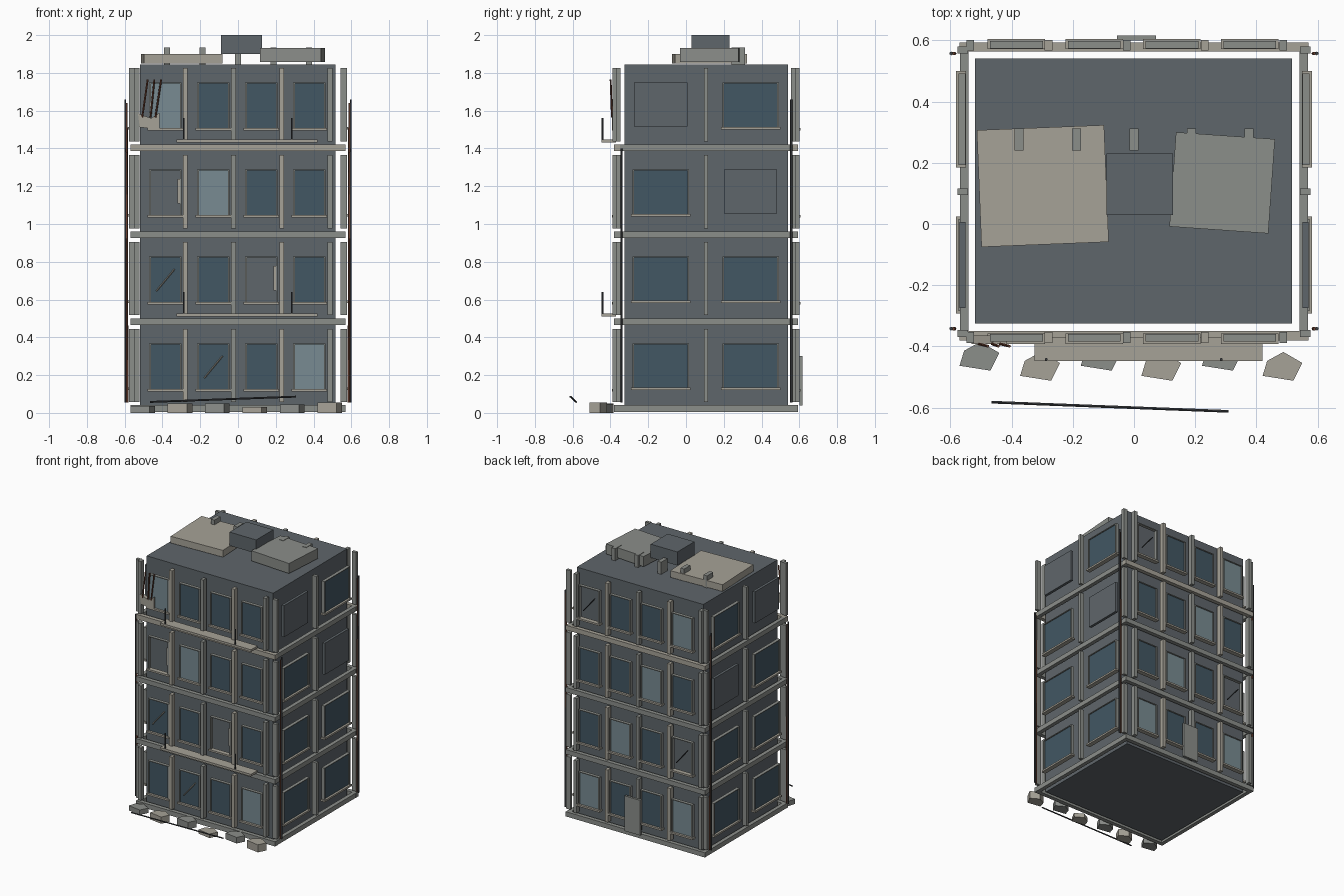
import bpy, bmesh, math
from mathutils import Vector, Matrix

if "Cube" in bpy.data.objects:
    bpy.data.objects.remove(bpy.data.objects["Cube"])


def mat(name, hexcol):
    m = bpy.data.materials.new(name)
    c = [int(hexcol[i:i + 2], 16) / 255 for i in (0, 2, 4)]
    c = [((v + 0.055) / 1.055) ** 2.4 if v > 0.04045 else v / 12.92 for v in c]
    m.diffuse_color = (*c, 1)
    m.use_nodes = True
    m.node_tree.nodes["Principled BSDF"].inputs["Base Color"].default_value = m.diffuse_color
    return m


WALL = mat("dark_wall", "5f666b")
CONC = mat("concrete", "8b8e8a")
TAN = mat("pale_concrete", "a6a297")
GLASS = mat("dark_glass", "42576380"[:6])
LIGHT = mat("pale_glass", "788b92")
METAL = mat("dark_metal", "3b3e41")
RUST = mat("rust", "6b4030")


def finish(name, bm, m):
    bmesh.ops.recalc_face_normals(bm, faces=bm.faces)
    me = bpy.data.meshes.new(name)
    bm.to_mesh(me)
    bm.free()
    me.materials.append(m)
    ob = bpy.data.objects.new(name, me)
    bpy.context.collection.objects.link(ob)
    return ob


def box(name, x, y, z, m, rot=0):
    bm = bmesh.new()
    c = Vector(((x[0] + x[1]) / 2, (y[0] + y[1]) / 2, (z[0] + z[1]) / 2))
    s = (abs(x[1] - x[0]), abs(y[1] - y[0]), abs(z[1] - z[0]), 1)
    M = Matrix.Translation(c) @ Matrix.Rotation(math.radians(rot), 4, 'Z') @ Matrix.Diagonal(s)
    bmesh.ops.create_cube(bm, size=1, matrix=M)
    return finish(name, bm, m)


def rod(name, a, b, r, m, sides=6):
    a, b = Vector(a), Vector(b)
    bm = bmesh.new()
    M = Matrix.Translation((a + b) / 2) @ (b - a).to_track_quat('Z', 'Y').to_matrix().to_4x4()
    bmesh.ops.create_cone(bm, cap_ends=True, segments=sides, radius1=r, radius2=r,
                          depth=(b - a).length, matrix=M)
    return finish(name, bm, m)


def prism(name, pts, offset, m):
    bm = bmesh.new()
    f = bm.faces.new([bm.verts.new(p) for p in pts])
    r = bmesh.ops.extrude_face_region(bm, geom=[f])
    bmesh.ops.translate(bm, vec=offset, verts=[v for v in r["geom"] if isinstance(v, bmesh.types.BMVert)])
    return finish(name, bm, m)


def point(face, u, d, z):
    # u runs along the facade, d outward from it
    return {"front": (u, -0.35 - d, z), "back": (u, 0.563 + d, z),
            "right": (0.54 + d, u, z), "left": (-0.54 - d, u, z)}[face]


def fbox(name, face, u, d, z, m):
    a, b = point(face, u[0], d[0], z[0]), point(face, u[1], d[1], z[1])
    return box(face + "_" + name, (a[0], b[0]), (a[1], b[1]), (a[2], b[2]), m)


def window(face, u, w, z0, z1, kind):
    a, b, t = u - w / 2, u + w / 2, 0.009
    if kind == "panel":
        fbox("blocked_window", face, (a + t, b - t), (0.01, 0.03), (z0 + 0.01, z1), WALL)
        return
    fbox("jamb", face, (a, a + t), (0.01, 0.034), (z0, z1), CONC)
    fbox("jamb", face, (b - t, b), (0.01, 0.034), (z0, z1), CONC)
    fbox("lintel", face, (a, b), (0.01, 0.034), (z1 - t * 0.6, z1), CONC)
    fbox("sill", face, (a - 0.008, b + 0.008), (0.008, 0.042), (z0 - 0.004, z0 + t), TAN)
    if kind in "gcl":
        fbox("glass", face, (a + t, b - t), (0.014, 0.026), (z0 + t, z1 - t * 0.6),
             LIGHT if kind == "l" else GLASS)
    if kind == "e":
        fbox("broken_frame", face, (b - 0.022, b - 0.01), (0.012, 0.03), (z0 + 0.07, z1 - 0.05), TAN)
    if kind in "cx":
        zc = (z0 + z1) / 2
        s = 0.048 if kind == "c" else -0.048
        rod(face + "_crack", point(face, u - s, 0.03, zc - 0.058), point(face, u + s, 0.03, zc + 0.058),
            0.004, TAN if kind == "c" else METAL, 4)


# main block
box("main_walls", (-0.52, 0.516), (-0.325, 0.54), (0.004, 1.845), WALL)

# facade kinds, bottom floor first: g glass, c cracked, l pale, e empty, x empty with bar
FRONT = ["gcgl", "cgeg", "elgg", "lggg"]
BACK = ["lggl", "xglg", "glgg", "lggx"]
for k in range(4):
    h = 0.46 * k
    pil = (0.057 + h, 0.445 + h)
    band = (0.006 + h, 0.041 + h)
    bm_ = TAN if k == 3 else CONC
    for face, kinds in (("front", FRONT), ("back", BACK)):
        fbox("floor_band", face, (-0.57, 0.57), (0, 0.03), band, bm_)
        for i in range(5):
            u = -0.535 + 0.2555 * i
            fbox("pilaster", face, (u - 0.0125, u + 0.0125), (0.003, 0.038), pil, TAN if i % 2 else CONC)
        for i, kind in enumerate(kinds[k]):
            window(face, -0.384 + 0.254 * i, 0.172, 0.118 + h, 0.368 + h, kind)
    for face in ("left", "right"):
        fbox("floor_band", face, (-0.378, 0.588), (0, 0.029), band, CONC)
        for u in (-0.358, 0.105, 0.568):
            fbox("pilaster", face, (u - 0.011, u + 0.011), (0.002, 0.037), pil, CONC)
        window(face, -0.134, 0.3, 0.125 + h, 0.368 + h, "panel" if k == 3 else "g")
        window(face, 0.342, 0.3, 0.125 + h, 0.368 + h, "panel" if k == 2 else "g")

# back door
box("back_door", (-0.055, 0.072), (0.6, 0.616), (0.04, 0.30), CONC)

# roof slabs, tank and stub posts
box("roof_slab_left", (-0.506, -0.09), (-0.067, 0.315), (1.85, 1.9), TAN, 2.3)
box("roof_slab_right", (0.126, 0.45), (-0.02, 0.289), (1.857, 1.932), CONC, -4)
box("roof_tank", (-0.09, 0.128), (0.03, 0.23), (1.9, 2.0), WALL)
for i in range(5):
    x = -0.376 + 0.188 * i
    box("roof_stub", (x - 0.015, x + 0.015), (0.24, 0.312), (1.845, 1.935), CONC)

# front balcony ledges with posts
for z in (0.51, 1.432):
    box("balcony_ledge", (-0.325, 0.42), (-0.448, -0.37), (z, z + 0.016), TAN)
    for x in (-0.287, 0.285):
        rod("balcony_post", (x, -0.442, z + 0.01), (x, -0.442, z + 0.13), 0.005, METAL)

# broken corner chunk with exposed bars
chunk = [(-0.53, 1.585), (-0.46, 1.56), (-0.415, 1.59), (-0.415, 1.5), (-0.52, 1.512)]
prism("broken_chunk", [(x, -0.365, z) for x, z in chunk], (0, -0.027, 0), TAN)
for x0, x1 in ((-0.507, -0.478), (-0.463, -0.443), (-0.437, -0.407)):
    rod("exposed_bar", (x0, -0.392, 1.565), (x1, -0.399, 1.765), 0.005, RUST)

# corner drain pipes with a rusted length
for s in (-1, 1):
    for y, top in ((-0.342, 1.40), (0.557, 1.66)):
        rod("drain_pipe", (s * 0.597, y, 0.055), (s * 0.597, y, top), 0.006, METAL)
        rod("rusty_pipe", (s * 0.586, y, 0.055), (s * 0.59, y, top - 0.02), 0.006, RUST)

# rubble along the front
shape = [(-.065, -.026), (-.05, .023), (.003, .052), (.065, .016), (.036, -.042)]
for i, h in enumerate((0.036, 0.05, 0.05, 0.03, 0.045, 0.056)):
    cx, cy = -0.505 + 0.198 * i, (-0.47 if i % 2 else -0.437)
    prism("rubble", [(cx + a, cy + b, 0) for a, b in shape], (0, 0, h), TAN if i % 2 else CONC)

# fallen bar
rod("fallen_bar", (-0.465, -0.582, 0.058), (0.308, -0.612, 0.086), 0.005, METAL)
